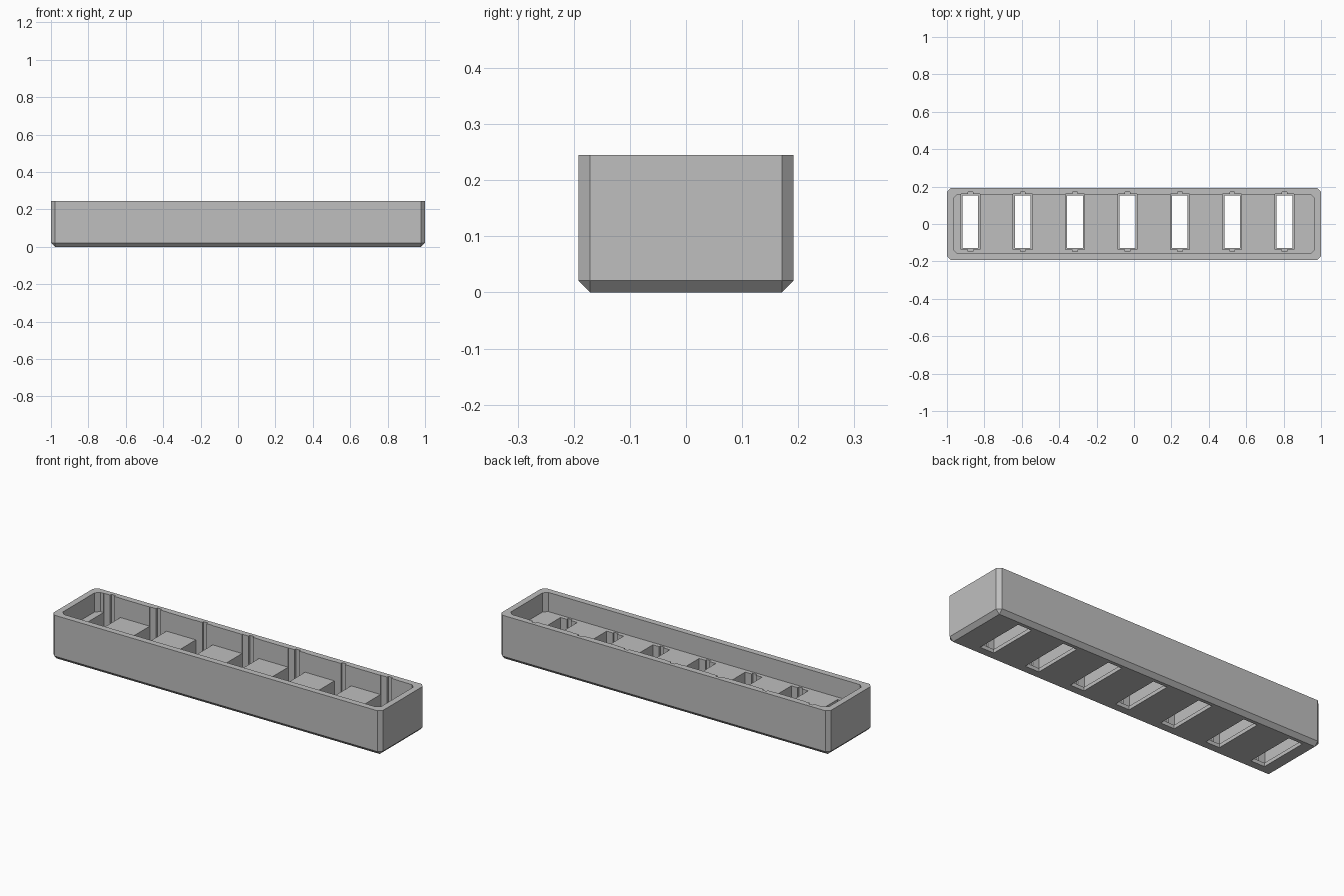
import bpy, bmesh

cube = bpy.data.objects.get("Cube")
if cube:
    bpy.data.objects.remove(cube, do_unlink=True)

LENGTH, WIDTH, HEIGHT = 2.0, 0.384, 0.245
CHAMFER, FLOOR_Z, LEDGE_Z, OVER = 0.021, 0.14, 0.02, 0.3
SLOTS, PITCH, FIRST_X, SLOT_Y = 7, 0.28, -0.875, 0.012

grey = bpy.data.materials.new("light grey plastic")
grey.use_nodes = True
grey.diffuse_color = (0.52, 0.52, 0.52, 1)
grey.node_tree.nodes["Principled BSDF"].inputs["Base Color"].default_value = grey.diffuse_color


def block(name, size_x, size_y, z0, z1, centers=((0, 0),), chamfer=0, bottom=False):
    """Boxes at the given centres, optionally chamfered on upright and lower edges."""
    bm = bmesh.new()
    for cx, cy in centers:
        made = bmesh.ops.create_cube(bm, size=1)["verts"]
        for v in made:
            v.co.x = cx + v.co.x * size_x
            v.co.y = cy + v.co.y * size_y
            v.co.z = z1 if v.co.z > 0 else z0
    if chamfer:
        edges = [e for e in bm.edges
                 if abs(e.verts[0].co.z - e.verts[1].co.z) > 0.01
                 or (bottom and all(v.co.z < z0 + 0.001 for v in e.verts))]
        bmesh.ops.bevel(bm, geom=edges, offset=chamfer, segments=1,
                        affect='EDGES', clamp_overlap=True)
    mesh = bpy.data.meshes.new(name)
    bm.to_mesh(mesh)
    bm.free()
    mesh.materials.append(grey)
    obj = bpy.data.objects.new(name, mesh)
    bpy.context.collection.objects.link(obj)
    return obj


# Tray body with chamfered corners and lower rim
tray = block("tray", LENGTH, WIDTH, 0, HEIGHT, chamfer=CHAMFER, bottom=True)

# Cavity, stepped slots and the narrow grooves that nick the back wall
places = [(FIRST_X + i * PITCH, SLOT_Y) for i in range(SLOTS)]
cutters = [
    block("cavity_cutter", LENGTH - 0.068, WIDTH - 0.068, FLOOR_Z, OVER, chamfer=CHAMFER),
    block("slot_cutter", 0.102, 0.296, LEDGE_Z, OVER, places),
    block("groove_cutter", 0.026, 0.318, LEDGE_Z, OVER, places),
    block("window_cutter", 0.084, 0.28, -0.1, OVER, places),
]
for cutter in cutters:
    mod = tray.modifiers.new(cutter.name, 'BOOLEAN')
    mod.operation = 'DIFFERENCE'
    mod.solver = 'EXACT'
    mod.object = cutter
    cutter.hide_render = True

# Apply the cuts, then drop the cutters
bpy.context.view_layer.objects.active = tray
tray.select_set(True)
for cutter in cutters:
    bpy.ops.object.modifier_apply(modifier=cutter.name)
    bpy.data.objects.remove(cutter, do_unlink=True)
